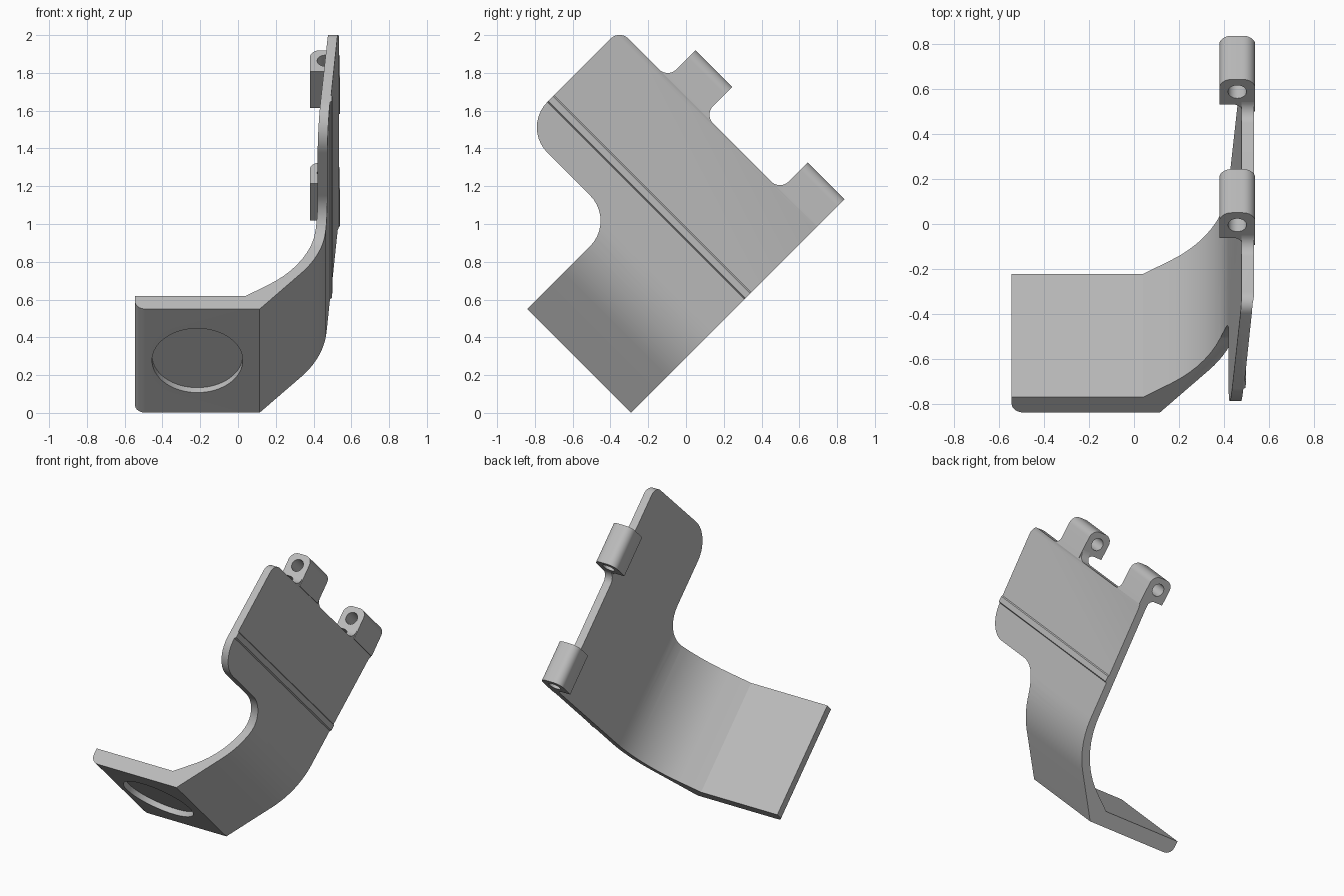
import bpy, bmesh, math
from mathutils import Vector, Matrix

cube = bpy.data.objects.get("Cube")
if cube:
    bpy.data.objects.remove(cube, do_unlink=True)

grey = bpy.data.materials.new("light_grey")
grey.use_nodes = True
grey.diffuse_color = (0.5, 0.5, 0.5, 1)
grey.node_tree.nodes["Principled BSDF"].inputs["Base Color"].default_value = (0.5, 0.5, 0.5, 1)

# The bracket is drawn upright as (x, width, rise), then tipped 45 degrees about x
TILT = Matrix.Rotation(math.radians(-45), 4, 'X')


def rounded(corners, steps=10):
    """Polygon outline; each corner is (a, b) or (a, b, fillet radius)."""
    out = []
    n = len(corners)
    for i, c in enumerate(corners):
        p = Vector(c[:2])
        r = c[2] if len(c) > 2 else 0
        if not r:
            out.append(p)
            continue
        d1 = (Vector(corners[i - 1][:2]) - p).normalized()
        d2 = (Vector(corners[(i + 1) % n][:2]) - p).normalized()
        half = d1.angle(d2) / 2
        start = p + d1 * (r / math.tan(half))
        centre = p + (d1 + d2).normalized() * (r / math.sin(half))
        arm = start - centre
        sweep = math.pi - 2 * half
        sign = 1 if d1.x * d2.y - d1.y * d2.x < 0 else -1
        for k in range(steps + 1):
            a = sign * sweep * k / steps
            out.append(centre + Matrix.Rotation(a, 2) @ arm)
    return out


def prism(name, outline, place, lo, hi):
    """Extrude an outline from lo to hi; place maps (a, b, depth) to 3D."""
    bm = bmesh.new()
    rings = [[bm.verts.new(TILT @ Vector(place(p.x, p.y, d))) for p in outline]
             for d in (lo, hi)]
    bm.faces.new(rings[0])
    bm.faces.new(rings[1])
    n = len(outline)
    for i in range(n):
        j = (i + 1) % n
        bm.faces.new((rings[0][i], rings[0][j], rings[1][j], rings[1][i]))
    bmesh.ops.recalc_face_normals(bm, faces=bm.faces)
    me = bpy.data.meshes.new(name)
    bm.to_mesh(me)
    bm.free()
    me.materials.append(grey)
    ob = bpy.data.objects.new(name, me)
    bpy.context.collection.objects.link(ob)
    return ob


def activate(ob):
    bpy.ops.object.select_all(action='DESELECT')
    ob.select_set(True)
    bpy.context.view_layer.objects.active = ob


def boolean(ob, tool, operation):
    activate(ob)
    mod = ob.modifiers.new("cut", 'BOOLEAN')
    mod.operation = operation
    mod.solver = 'EXACT'
    mod.object = tool
    bpy.ops.object.modifier_apply(modifier=mod.name)
    bpy.data.objects.remove(tool, do_unlink=True)


def smooth(ob):
    activate(ob)
    bpy.ops.object.shade_smooth_by_angle(angle=math.radians(25))


def circle(a, b, r, n=48):
    return [Vector((a + r * math.cos(t * math.tau / n), b + r * math.sin(t * math.tau / n)))
            for t in range(n)]


def along_width(a, b, d):
    return (a, d, b)


def along_x(a, b, d):
    return (d, a, b)


def along_rise(a, b, d):
    return (a, b, d)


NEAR, FAR = -0.207, -1.683    # ends of the wide plate
FOOT = -0.983                 # far end of the narrow foot

# Bent sheet: foot, curved bend, slightly leaning plate with a raised crease
section = rounded([
    (-0.545, -0.108), (-0.545, -0.205, 0.055), (0.115, -0.205),
    (0.455, 0.21, 0.6), (0.487, 0.645), (0.497, 0.652), (0.499, 0.688),
    (0.493, 0.695), (0.528, 1.163), (0.535, 1.185), (0.535, 1.25),
    (0.48, 1.25), (0.478, 1.17), (0.397, 0.14, 0.6), (0.04, -0.108)])
bracket = prism("bent_plate", section, along_width, FAR - 0.1, NEAR)

# Side outline trims the sheet, leaving the step and the hinge necks
TOP = 1.185
outline = rounded([
    (NEAR + 0.1, -0.4), (NEAR + 0.1, 1.4), (-0.482, 1.4), (-0.482, TOP, 0.065),
    (-1.047, TOP, 0.065), (-1.047, 1.4), (-1.322, 1.4), (-1.322, TOP, 0.065),
    (FAR, TOP, 0.065), (FAR, 0.455, 0.19), (FOOT, 0.455, 0.19), (FOOT, -0.4)])
boolean(bracket, prism("trim", outline, along_x, -1, 1), 'INTERSECT')

# Shallow round pocket under the foot
pocket = prism("pocket", circle(-0.215, -0.597, 0.24, 64), along_rise, -0.4, -0.168)
boolean(bracket, pocket, 'DIFFERENCE')
smooth(bracket)

# Hinge knuckles with a hooked section and a pin hole
hook = rounded([
    (0.38, 1.235), (0.38, 1.393, 0.055), (0.54, 1.393, 0.055),
    (0.54, 1.19), (0.481, 1.19), (0.481, 1.235, 0.04)])
for name, lo, hi in (("near_knuckle", -0.482, NEAR), ("far_knuckle", -1.322, -1.047)):
    knuckle = prism(name, hook, along_width, lo, hi)
    pin = prism("pin_hole", circle(0.46, 1.315, 0.041, 32), along_width, lo - 0.1, hi + 0.1)
    boolean(knuckle, pin, 'DIFFERENCE')
    smooth(knuckle)
